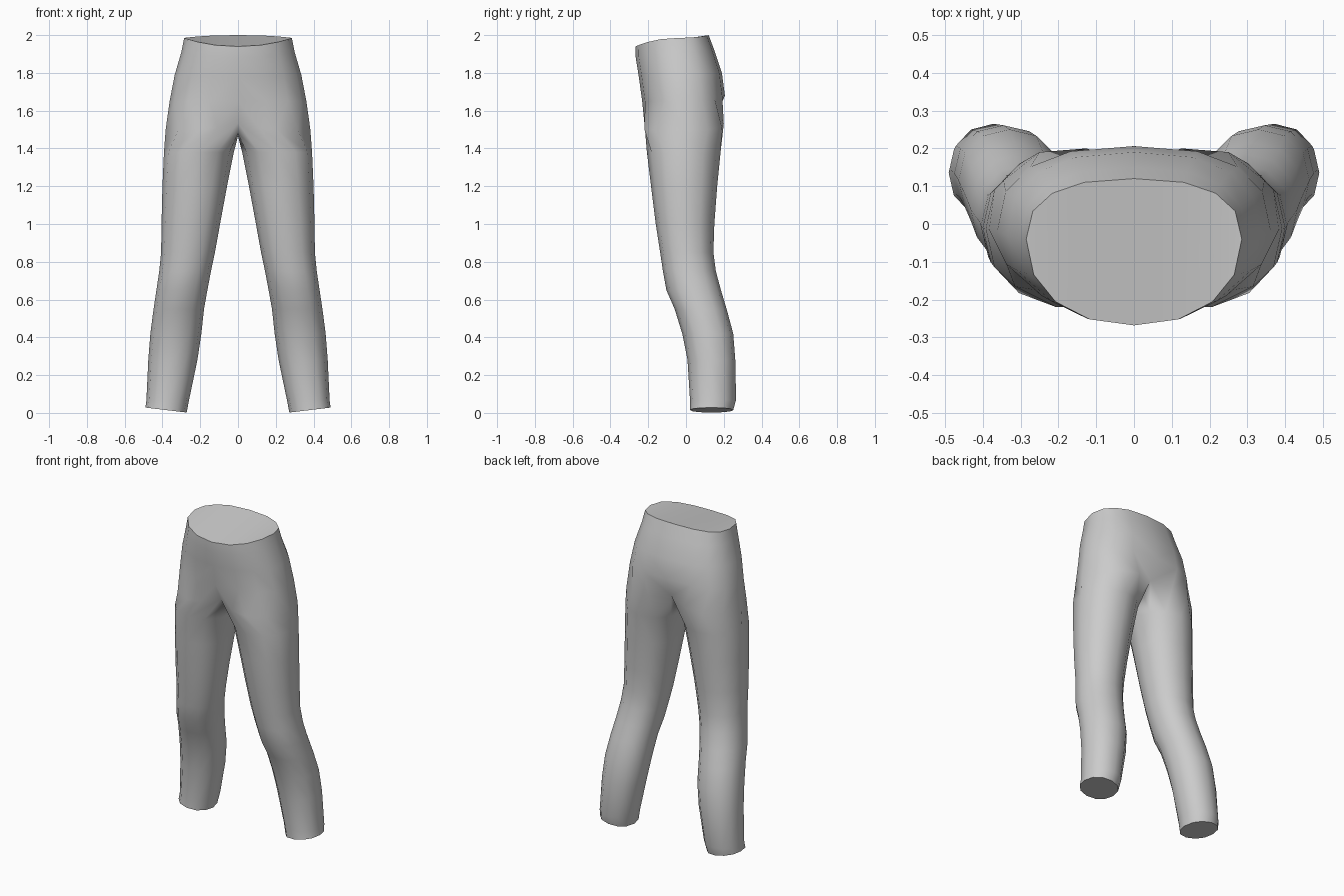
import bpy, bmesh, math

if "Cube" in bpy.data.objects:
    bpy.data.objects.remove(bpy.data.objects["Cube"], do_unlink=True)

mat = bpy.data.materials.new("plain grey cloth")
mat.use_nodes = True
GREY = (0.6, 0.6, 0.6, 1)
mat.diffuse_color = GREY
mat.node_tree.nodes["Principled BSDF"].inputs["Base Color"].default_value = GREY

bm = bmesh.new()


def spow(v, e):
    return math.copysign(abs(v) ** e, v)


def hip_ring(rx, front, back, cy, z_front, z_side, z_back):
    """Half loop from the front centre, round the left side, to the back centre."""
    ring = []
    for i in range(9):
        a = math.radians(-90 + 22.5 * i)
        s, c = math.sin(a), max(math.cos(a), 0)
        c = 0 if i in (0, 8) else c
        e = 0.8 if s > 0 else 0.92
        y = cy + spow(s, e) * ((back - cy) if s > 0 else (cy - front))
        z = z_side + abs(s) ** 2 * ((z_back if s > 0 else z_front) - z_side)
        ring.append(bm.verts.new((rx * c ** e, y, z)))
    return ring


def leg_ring(z, inner, outer, front, back, tilt=0.0):
    """Closed loop of twelve points; the last three face the other leg."""
    cx, cy = (inner + outer) / 2, (front + back) / 2
    rx, ry = (outer - inner) / 2, (back - front) / 2
    ring = []
    for i in range(12):
        a = math.radians(240 + 30 * i)
        dx = rx * spow(math.cos(a), 0.93)
        ring.append(bm.verts.new((cx + dx, cy + ry * spow(math.sin(a), 0.93), z + tilt * dx)))
    return ring


def bridge(a, b, closed):
    n = len(a)
    for i in range(n if closed else n - 1):
        j = (i + 1) % n
        bm.faces.new((a[i], a[j], b[j], b[i]))


# Waist and hips
hips = [
    hip_ring(0.285, -0.268, 0.120, -0.04, 1.94, 1.985, 2.00),
    hip_ring(0.300, -0.266, 0.150, -0.04, 1.88, 1.91, 1.92),
    hip_ring(0.335, -0.250, 0.190, -0.03, 1.78, 1.79, 1.80),
    hip_ring(0.362, -0.232, 0.206, -0.02, 1.65, 1.65, 1.68),
]

# Crotch loop: outer half continues the hips, inner chain lies on the centre plane
crotch = [(0, -0.175, 1.535), (0.11, -0.218, 1.51), (0.205, -0.220, 1.50),
          (0.315, -0.165, 1.50), (0.383, -0.015, 1.50), (0.345, 0.115, 1.50),
          (0.250, 0.190, 1.51), (0.125, 0.200, 1.53), (0, 0.150, 1.55),
          (0, 0.085, 1.485), (0, -0.01, 1.465), (0, -0.10, 1.48)]
crotch = [bm.verts.new(p) for p in crotch]

# Left leg: height, inner x, outer x, front y, back y
legs = [leg_ring(*r) for r in [
    (1.38, 0.022, 0.392, -0.207, 0.183),
    (1.20, 0.058, 0.400, -0.185, 0.165),
    (1.00, 0.095, 0.405, -0.160, 0.150),
    (0.85, 0.122, 0.407, -0.137, 0.145),
    (0.75, 0.143, 0.417, -0.122, 0.158),
    (0.65, 0.162, 0.432, -0.104, 0.185),
    (0.55, 0.180, 0.447, -0.060, 0.215),
    (0.42, 0.194, 0.464, -0.020, 0.250),
    (0.28, 0.215, 0.475, 0.008, 0.261),
    (0.07, 0.258, 0.485, 0.021, 0.265, -0.03),
    (0.015, 0.272, 0.490, 0.021, 0.250, 0.12),
]]

outer = hips + [crotch[:9]]
for a, b in zip(outer, outer[1:]):
    bridge(a, b, False)
rings = [crotch] + legs
for a, b in zip(rings, rings[1:]):
    bridge(a, b, True)

# Closing faces at the waist and the hem
waist = hips[0]
for i in range(4):
    quad = [waist[i], waist[i + 1], waist[7 - i], waist[8 - i]]
    bm.faces.new(list(dict.fromkeys(quad)))
bm.faces.new(legs[-1])

bmesh.ops.recalc_face_normals(bm, faces=bm.faces)
# Make sure the outer surface faces outwards
bm.faces.ensure_lookup_table()
side = max(bm.faces, key=lambda f: f.calc_center_median().x)
if side.normal.x < 0:
    bmesh.ops.reverse_faces(bm, faces=bm.faces)

mesh = bpy.data.meshes.new("trousers")
bm.to_mesh(mesh)
bm.free()
mesh.materials.append(mat)
trousers = bpy.data.objects.new("trousers", mesh)
bpy.context.collection.objects.link(trousers)

# Smooth cloth with crisp waist and hem edges, mirrored to the right side
bpy.ops.object.select_all(action="DESELECT")
trousers.select_set(True)
bpy.context.view_layer.objects.active = trousers
bpy.ops.object.shade_smooth_by_angle(angle=math.radians(60))
mirror = trousers.modifiers.new("mirror", "MIRROR")
mirror.use_clip = True
mirror.merge_threshold = 0.001
